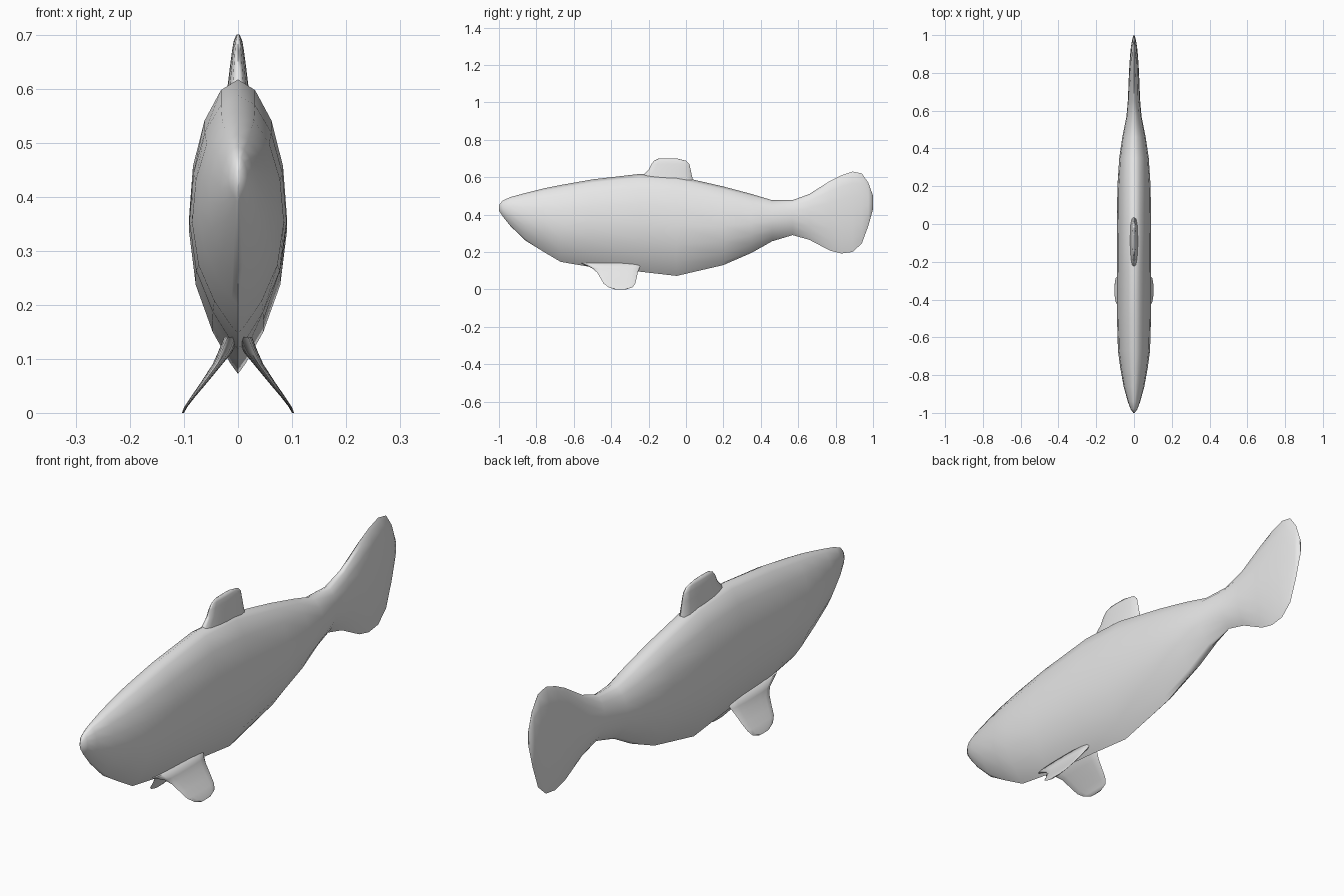
import bpy, bmesh, math
from mathutils import Vector

cube = bpy.data.objects.get("Cube")
if cube:
    bpy.data.objects.remove(cube)

grey = bpy.data.materials.new("light_grey")
grey.use_nodes = True
grey.diffuse_color = (0.8, 0.8, 0.8, 1)
grey.node_tree.nodes["Principled BSDF"].inputs["Base Color"].default_value = grey.diffuse_color


def loft(name, rings, angle):
    """Skin a list of closed rings and cap both ends."""
    bm = bmesh.new()
    loops = [[bm.verts.new(p) for p in ring] for ring in rings]
    n = len(loops[0])
    for a, b in zip(loops, loops[1:]):
        for i in range(n):
            j = (i + 1) % n
            bm.faces.new((a[i], a[j], b[j], b[i]))
    bm.faces.new(loops[0])
    bm.faces.new(loops[-1])
    bmesh.ops.recalc_face_normals(bm, faces=bm.faces)
    mesh = bpy.data.meshes.new(name)
    bm.to_mesh(mesh)
    bm.free()
    mesh.materials.append(grey)
    obj = bpy.data.objects.new(name, mesh)
    bpy.context.collection.objects.link(obj)
    bpy.ops.object.select_all(action='DESELECT')
    obj.select_set(True)
    bpy.context.view_layer.objects.active = obj
    bpy.ops.object.shade_smooth_by_angle(angle=math.radians(angle))
    return obj


def body_ring(y, bottom, top, width, sides=16):
    """Oval section, drawn in towards a keel along the belly."""
    ring = []
    for i in range(sides):
        a = math.tau * i / sides
        s, c = math.sin(a), math.cos(a)
        power = 1.1 if c > -0.01 else 1.9
        x = math.copysign(abs(s) ** power, s) * width
        ring.append(Vector((x, y, (top + bottom) / 2 + c * (top - bottom) / 2)))
    return ring


def fin_ring(x, z, y0, y1, thick, sides=16):
    """Flat horizontal section of a fin with rounded edges."""
    ring = []
    for i in range(sides):
        a = math.tau * i / sides
        s = math.sin(a)
        ring.append(Vector((x + math.copysign(abs(s) ** 0.7, s) * thick,
                            (y0 + y1) / 2 + math.cos(a) * (y1 - y0) / 2, z)))
    return ring


# Body and tail: y, bottom, top, half width
body = [
    (-1.0, 0.42, 0.45, 0.004), (-0.98, 0.39, 0.475, 0.018),
    (-0.94, 0.34, 0.493, 0.033), (-0.86, 0.262, 0.515, 0.055),
    (-0.76, 0.2, 0.54, 0.073), (-0.67, 0.147, 0.558, 0.085),
    (-0.5, 0.118, 0.588, 0.09), (-0.25, 0.095, 0.617, 0.091),
    (-0.05, 0.072, 0.607, 0.091), (0.2, 0.13, 0.55, 0.088),
    (0.35, 0.195, 0.51, 0.078), (0.46, 0.257, 0.477, 0.062),
    (0.57, 0.29, 0.477, 0.04), (0.66, 0.265, 0.51, 0.032),
    (0.77, 0.207, 0.58, 0.028), (0.83, 0.192, 0.61, 0.025),
    (0.89, 0.2, 0.63, 0.021), (0.94, 0.245, 0.62, 0.016),
    (0.975, 0.34, 0.57, 0.01), (1.0, 0.43, 0.5, 0.003),
]
loft("fish_body", [body_ring(*s) for s in body], 80)

# Dorsal fin: x, z, front y, back y, half thickness
dorsal = [
    (0, 0.57, -0.24, 0.04, 0.024), (0, 0.615, -0.225, 0.03, 0.018),
    (0, 0.64, -0.2, 0.025, 0.015), (0, 0.67, -0.185, 0.018, 0.011),
    (0, 0.688, -0.17, 0.0, 0.008), (0, 0.7, -0.145, -0.05, 0.003),
]
loft("dorsal_fin", [fin_ring(*s) for s in dorsal], 80)

# Paired pelvic fins, splayed outwards
pelvic = [
    (0.012, 0.14, -0.56, -0.24, 0.014), (0.024, 0.112, -0.5, -0.25, 0.013),
    (0.038, 0.09, -0.475, -0.258, 0.009), (0.063, 0.056, -0.455, -0.265, 0.006),
    (0.083, 0.03, -0.44, -0.272, 0.004), (0.096, 0.012, -0.415, -0.285, 0.003),
    (0.102, 0.0, -0.38, -0.32, 0.002),
]
for side, label in ((1, "left"), (-1, "right")):
    loft(label + "_pelvic_fin",
         [fin_ring(side * x, *rest) for x, *rest in pelvic], 80)
